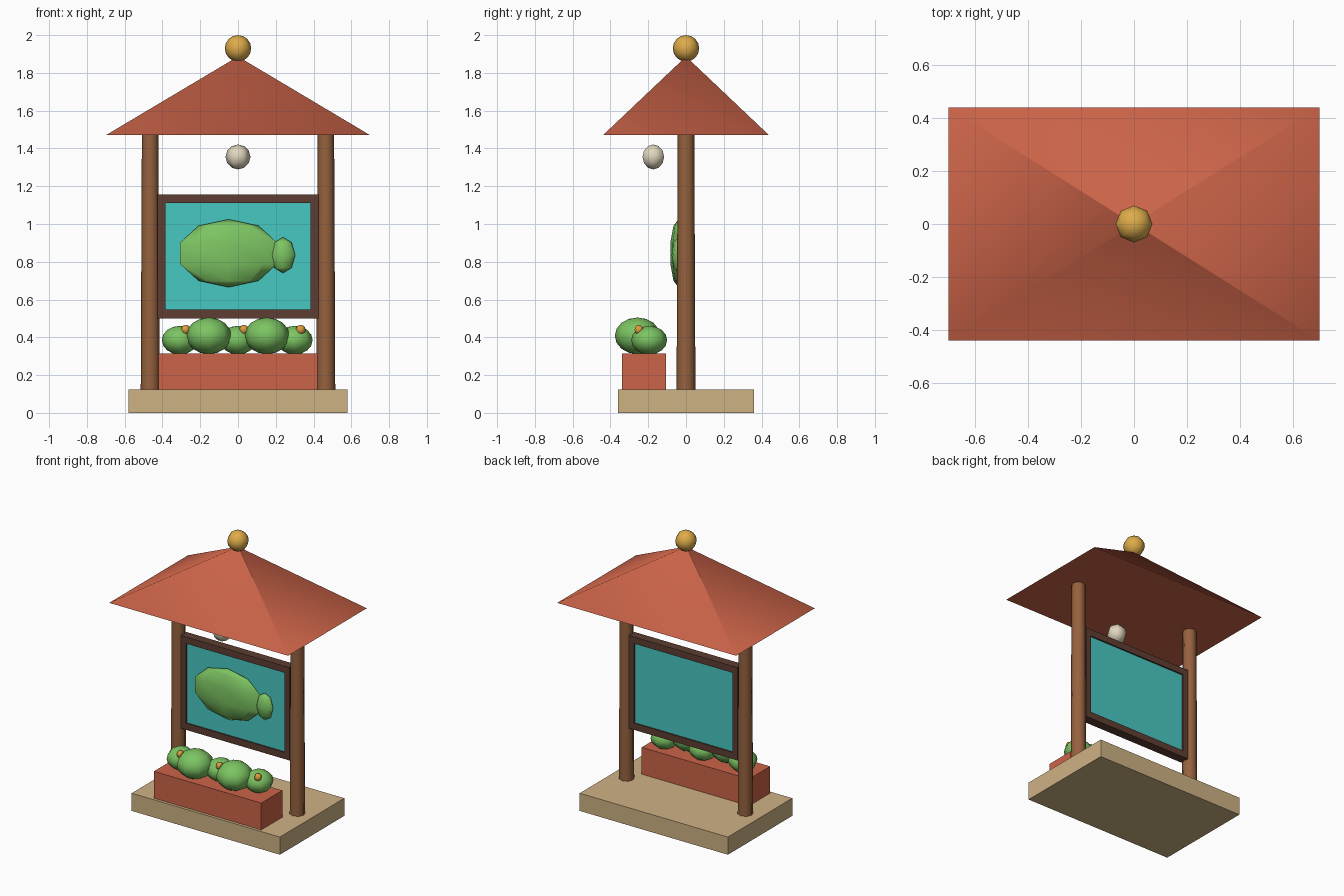
import bpy
import bmesh
from math import radians
from mathutils import Matrix, Vector

cube = bpy.data.objects.get("Cube")
if cube:
    bpy.data.objects.remove(cube, do_unlink=True)


def material(name, *rgb):
    """Flat colour from 0-255 display values."""
    linear = [((c / 255 + 0.055) / 1.055) ** 2.4 for c in rgb] + [1]
    mat = bpy.data.materials.new(name)
    mat.use_nodes = True
    mat.diffuse_color = linear
    bsdf = next(n for n in mat.node_tree.nodes if n.type == 'BSDF_PRINCIPLED')
    bsdf.inputs["Base Color"].default_value = linear
    bsdf.inputs["Roughness"].default_value = 0.8
    return mat


terracotta = material("terracotta", 203, 99, 72)
sand = material("sand stone", 206, 178, 132)
wood = material("post wood", 150, 98, 62)
dark_wood = material("dark wood", 94, 61, 50)
teal = material("teal panel", 72, 200, 194)
green = material("leaf green", 124, 196, 98)
gold = material("gold", 222, 172, 74)
orange = material("flower orange", 220, 156, 60)
cream = material("lamp cream", 224, 214, 190)


def finish(name, bm, mat, smooth=False):
    mesh = bpy.data.meshes.new(name)
    bm.normal_update()
    bm.to_mesh(mesh)
    bm.free()
    mesh.materials.append(mat)
    if smooth:
        mesh.shade_smooth()
        mesh.set_sharp_from_angle(angle=radians(65))
    obj = bpy.data.objects.new(name, mesh)
    bpy.context.collection.objects.link(obj)
    return obj


def box(name, mat, low, high):
    low, high = Vector(low), Vector(high)
    bm = bmesh.new()
    place = Matrix.Translation((low + high) / 2) @ Matrix.Diagonal((high - low).to_4d())
    bmesh.ops.create_cube(bm, size=1, matrix=place)
    return finish(name, bm, mat)


def ball(name, mat, centre, radii, sides=8, rings=6):
    bm = bmesh.new()
    place = (Matrix.Translation(centre) @ Matrix.Diagonal((*radii, 1))
             @ Matrix.Rotation(radians(90), 4, 'Z'))
    bmesh.ops.create_uvsphere(bm, u_segments=sides, v_segments=rings, radius=1, matrix=place)
    return finish(name, bm, mat, smooth=True)


# Base slab and planter box
box("base", sand, (-0.58, -0.36, 0), (0.58, 0.36, 0.125))
box("planter", terracotta, (-0.42, -0.34, 0.125), (0.42, -0.105, 0.315))

# Tapered posts
for side, x in (("left", 0.465), ("right", -0.465)):
    bm = bmesh.new()
    bmesh.ops.create_cone(bm, cap_ends=True, segments=8, radius1=0.05, radius2=0.044,
                          depth=1.35, matrix=Matrix.Translation((x, 0, 0.795)))
    finish(side + "_post", bm, wood, smooth=True)

# Four-sided roof: a square ring drawn in to a tiny top, softly shaded
bm = bmesh.new()
bottom = [bm.verts.new((x, y, 1.47)) for x, y in
          ((-0.7, -0.44), (0.7, -0.44), (0.7, 0.44), (-0.7, 0.44))]
top = [bm.verts.new((v.co.x * 0.004, v.co.y * 0.004, 1.885)) for v in bottom]
for i in range(4):
    j = (i + 1) % 4
    bm.faces.new((bottom[i], bottom[j], top[j], top[i]))
bm.faces.new(bottom[::-1])
finish("roof", bm, terracotta, smooth=True)
ball("finial", gold, (0, 0, 1.93), (0.07, 0.07, 0.07), 8, 8)

# Hanging lamp
ball("lamp", cream, (0, -0.173, 1.355), (0.066, 0.066, 0.066), 6, 6)

# Sign board: panel inside a four-bar frame
box("panel", teal, (-0.39, -0.022, 0.54), (0.39, 0.022, 1.12))
for side, z in (("bottom", 0.5), ("top", 1.11)):
    box("frame_" + side, dark_wood, (-0.425, -0.032, z), (0.425, 0.032, z + 0.047))
for side, x in (("left", 0.405), ("right", -0.405)):
    box("frame_" + side, dark_wood, (x - 0.02, -0.032, 0.547), (x + 0.02, 0.032, 1.11))

# Fish relief on the front of the panel
ball("fish_body", green, (-0.05, -0.04, 0.845), (0.27, 0.045, 0.18), 8, 5)
ball("fish_tail", green, (0.238, -0.04, 0.835), (0.065, 0.036, 0.095), 8, 4)

# Bushes: large ones in front, small ones behind, each small one with a flower
for i, x in enumerate((-0.155, 0.153)):
    ball(f"large_bush_{i + 1}", green, (x, -0.257, 0.408), (0.12, 0.12, 0.097), 8, 8)
for i, x in enumerate((-0.308, 0, 0.3)):
    ball(f"small_bush_{i + 1}", green, (x, -0.195, 0.385), (0.095, 0.095, 0.076), 8, 8)
    ball(f"flower_{i + 1}", orange, (x + 0.032, -0.25, 0.44), (0.026, 0.026, 0.026), 6, 6)
